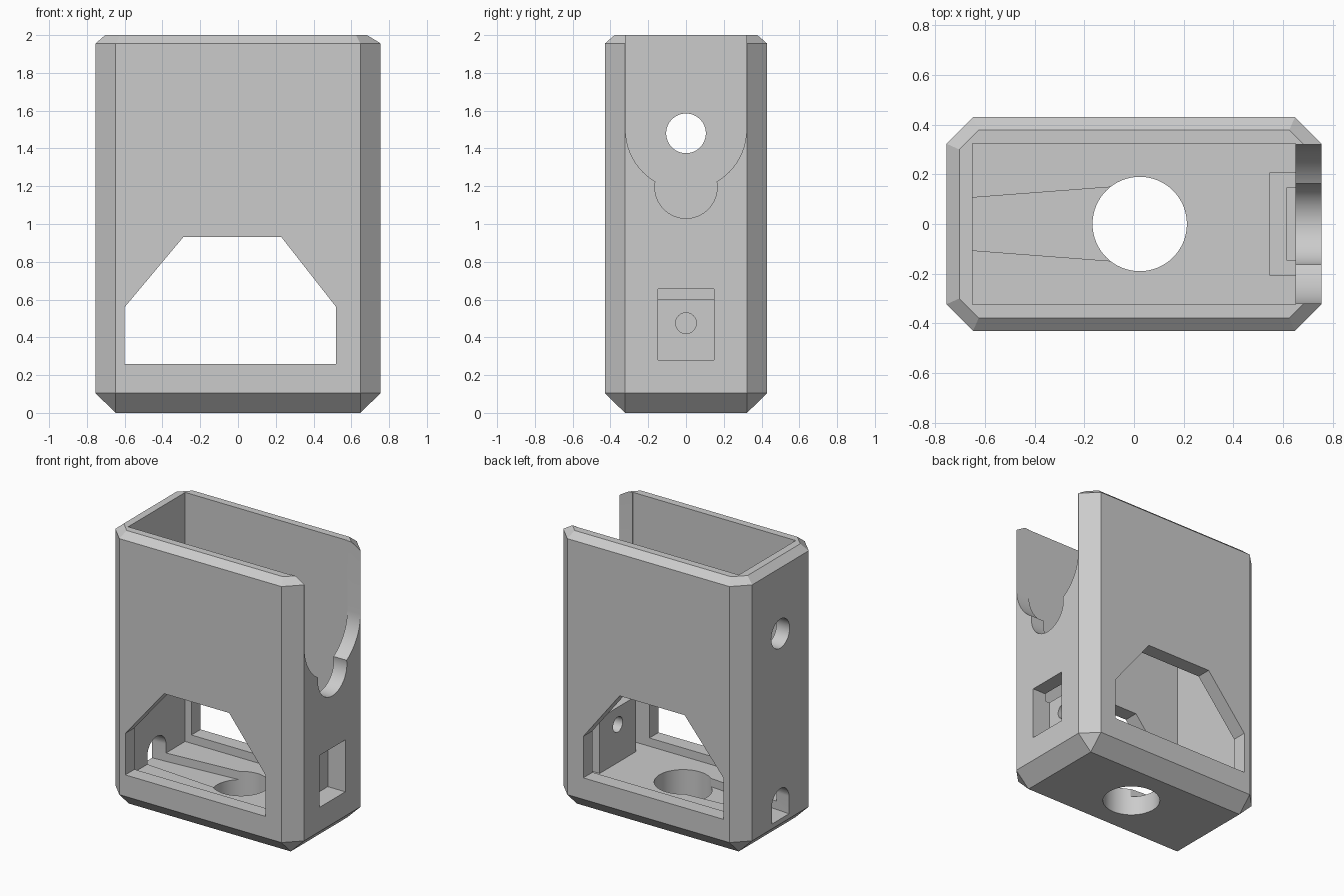
import bpy, bmesh, math

if "Cube" in bpy.data.objects:
    bpy.data.objects.remove(bpy.data.objects["Cube"], do_unlink=True)

grey = bpy.data.materials.new("plain_grey")
grey.use_nodes = True
grey.diffuse_color = (0.6, 0.6, 0.6, 1)
grey.node_tree.nodes["Principled BSDF"].inputs["Base Color"].default_value = (0.6, 0.6, 0.6, 1)


def hull(name, points):
    """Convex solid around a set of points."""
    bm = bmesh.new()
    for p in points:
        bm.verts.new(p)
    bmesh.ops.convex_hull(bm, input=bm.verts[:])
    bmesh.ops.dissolve_limit(bm, angle_limit=0.001, verts=bm.verts[:], edges=bm.edges[:])
    bmesh.ops.recalc_face_normals(bm, faces=bm.faces[:])
    mesh = bpy.data.meshes.new(name)
    bm.to_mesh(mesh)
    bm.free()
    mesh.materials.append(grey)
    obj = bpy.data.objects.new(name, mesh)
    bpy.context.collection.objects.link(obj)
    return obj


def box(name, x0, x1, y0, y1, z0, z1):
    return hull(name, [(x, y, z) for x in (x0, x1) for y in (y0, y1) for z in (z0, z1)])


def circle(r, a, b, n=64):
    return [(a + r * math.cos(2 * math.pi * i / n), b + r * math.sin(2 * math.pi * i / n))
            for i in range(n)]


def along_x(name, profile, x0, x1):
    return hull(name, [(x, y, z) for x in (x0, x1) for y, z in profile])


def octagon(hx, hy, c, z):
    return [(sx * x, sy * y, z) for sx in (-1, 1) for sy in (-1, 1)
            for x, y in ((hx, hy - c), (hx - c, hy))]


def combine(target, tool, operation="DIFFERENCE"):
    mod = target.modifiers.new(tool.name, "BOOLEAN")
    mod.operation = operation
    mod.solver = "EXACT"
    mod.object = tool
    with bpy.context.temp_override(object=target, active_object=target):
        bpy.ops.object.modifier_apply(modifier=mod.name)
    bpy.data.objects.remove(tool, do_unlink=True)


# Chamfered outer block
case = hull("case", [(x, y, 0) for x in (-0.648, 0.648) for y in (-0.323, 0.323)]
            + octagon(0.755, 0.43, 0.107, 0.105)
            + octagon(0.755, 0.43, 0.107, 1.955)
            + octagon(0.703, 0.378, 0.078, 2))

# Inner cavity, then the mounting block on the left wall
combine(case, box("cavity", -0.65, 0.65, -0.325, 0.325, 0.2, 2.2))
combine(case, box("mount_block", 0.545, 0.7, -0.207, 0.207, 0.15, 0.6), "UNION")

# Windows through the front and back walls
window = [(-0.6, 0.26), (0.52, 0.26), (0.52, 0.56), (0.23, 0.93), (-0.29, 0.93), (-0.6, 0.56)]
combine(case, hull("windows", [(x, y, z) for y in (-0.6, 0.6) for x, z in window]))

# Open slot with rounded ends in the left wall
combine(case, box("slot", 0.6, 0.9, -0.32, 0.32, 1.5, 2.2))
combine(case, along_x("slot_round", circle(0.32, 0, 1.5), 0.6, 0.9))
combine(case, along_x("slot_tip", circle(0.165, 0, 1.195), 0.6, 0.9))

# Square recess and screw hole in the mounting block
combine(case, box("recess", 0.615, 0.9, -0.147, 0.147, 0.28, 0.655))
combine(case, along_x("screw_hole", circle(0.055, 0, 0.475, 32), 0.5, 0.7))

# Round hole in the right wall
combine(case, along_x("wall_hole", circle(0.105, 0, 1.48), -0.9, -0.5))

# Round hole through the floor
combine(case, hull("floor_hole", [(x, y, z) for z in (-0.2, 0.4) for x, y in circle(0.19, 0.023, 0)]))

# Widening cable channel with an arched outlet in the right wall
arch = [(-1, 0.14), (1, 0.14)] + [(math.cos(a), 0.26 + 0.1 * math.sin(a))
                                  for a in (math.pi * i / 24 for i in range(25))]
combine(case, hull("channel", [(x, y * w, z) for x, w in ((-0.8, 0.095), (-0.05, 0.152))
                               for y, z in arch]))

# Smooth the round cuts, keep the edges sharp
bpy.ops.object.select_all(action="DESELECT")
case.select_set(True)
bpy.context.view_layer.objects.active = case
bpy.ops.object.shade_smooth_by_angle(angle=math.radians(25))
